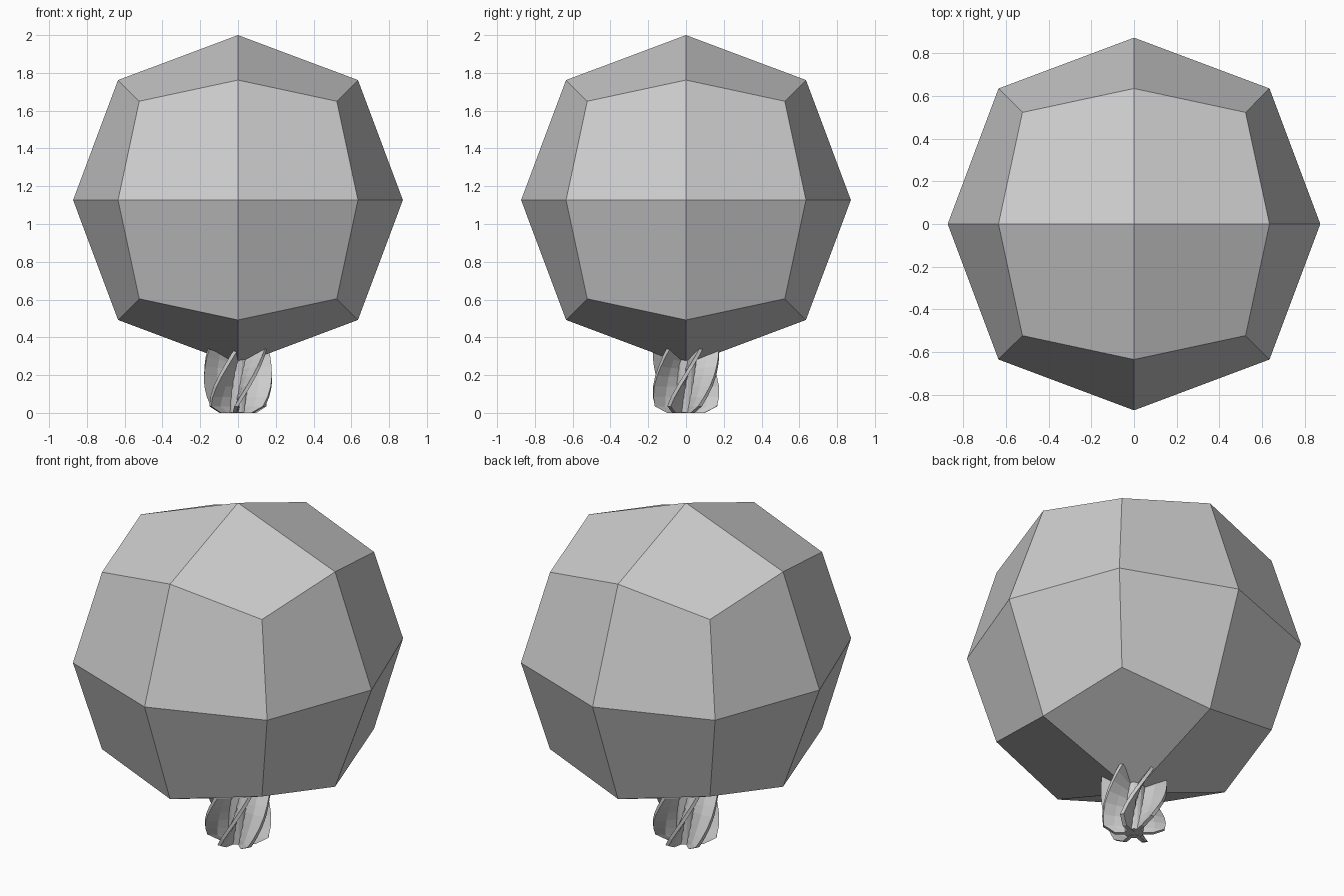
import bpy, bmesh, math

if "Cube" in bpy.data.objects:
    bpy.data.objects.remove(bpy.data.objects["Cube"])

grey = bpy.data.materials.new("light grey")
grey.diffuse_color = (0.6, 0.6, 0.6, 1)
grey.use_nodes = True
grey.node_tree.nodes["Principled BSDF"].inputs["Base Color"].default_value = grey.diffuse_color


def finish(bm, name):
    bmesh.ops.recalc_face_normals(bm, faces=bm.faces)
    me = bpy.data.meshes.new(name)
    bm.to_mesh(me)
    bm.free()
    me.materials.append(grey)
    ob = bpy.data.objects.new(name, me)
    bpy.context.collection.objects.link(ob)
    return ob


# Faceted ball: cube cut into 24 kites, each vertex type pushed to its own distance
bm = bmesh.new()
bmesh.ops.create_cube(bm, size=2)
bmesh.ops.subdivide_edges(bm, edges=bm.edges[:], cuts=1, use_grid_fill=True)
reach = {1: 0.873, 2: 0.635, 3: 0.523}
for v in bm.verts:
    n = sum(abs(c) > 0.5 for c in v.co)
    v.co = v.co * reach[n]
    v.co.z += 1.127
finish(bm, "faceted_ball")

# Hub of the rotor
bm = bmesh.new()
bmesh.ops.create_cone(bm, cap_ends=True, segments=18, radius1=0.05, radius2=0.06, depth=0.3)
for v in bm.verts:
    v.co.z += 0.152
finish(bm, "rotor_hub")

# Twisted blades: (outer radius, height) stations
STATIONS = [(0.10, 0.0), (0.165, 0.035), (0.175, 0.085), (0.18, 0.14),
            (0.18, 0.195), (0.178, 0.245), (0.177, 0.295), (0.175, 0.338)]
BLADES, TWIST, START, THICK = 6, math.radians(67), math.radians(-10), 0.022


def blade(bm, base):
    rings = []
    top = STATIONS[-1][1]
    for radius, z in STATIONS:
        a = base + TWIST * z / top
        d = (math.cos(a), math.sin(a))
        ring = []
        for r, s in ((0.02, -1), (0.11 if radius > 0.11 else 0.06, -1), (radius, -1),
                     (radius, 1), (0.11 if radius > 0.11 else 0.06, 1), (0.02, 1)):
            t = s * THICK / 2
            # the blade top dips toward the hub
            zz = z - 0.06 * (z / top) ** 4 * (1 - r / radius)
            ring.append(bm.verts.new((d[0] * r - d[1] * t, d[1] * r + d[0] * t, zz)))
        rings.append(ring)
    for lo, hi in zip(rings, rings[1:]):
        for i in range(6):
            j = (i + 1) % 6
            bm.faces.new((lo[i], lo[j], hi[j], hi[i]))
    for ring in (rings[0], rings[-1]):
        bm.faces.new((ring[0], ring[1], ring[4], ring[5]))
        bm.faces.new((ring[1], ring[2], ring[3], ring[4]))


bm = bmesh.new()
for k in range(BLADES):
    blade(bm, -math.pi / 2 + START + k * 2 * math.pi / BLADES)
finish(bm, "rotor_blades")
